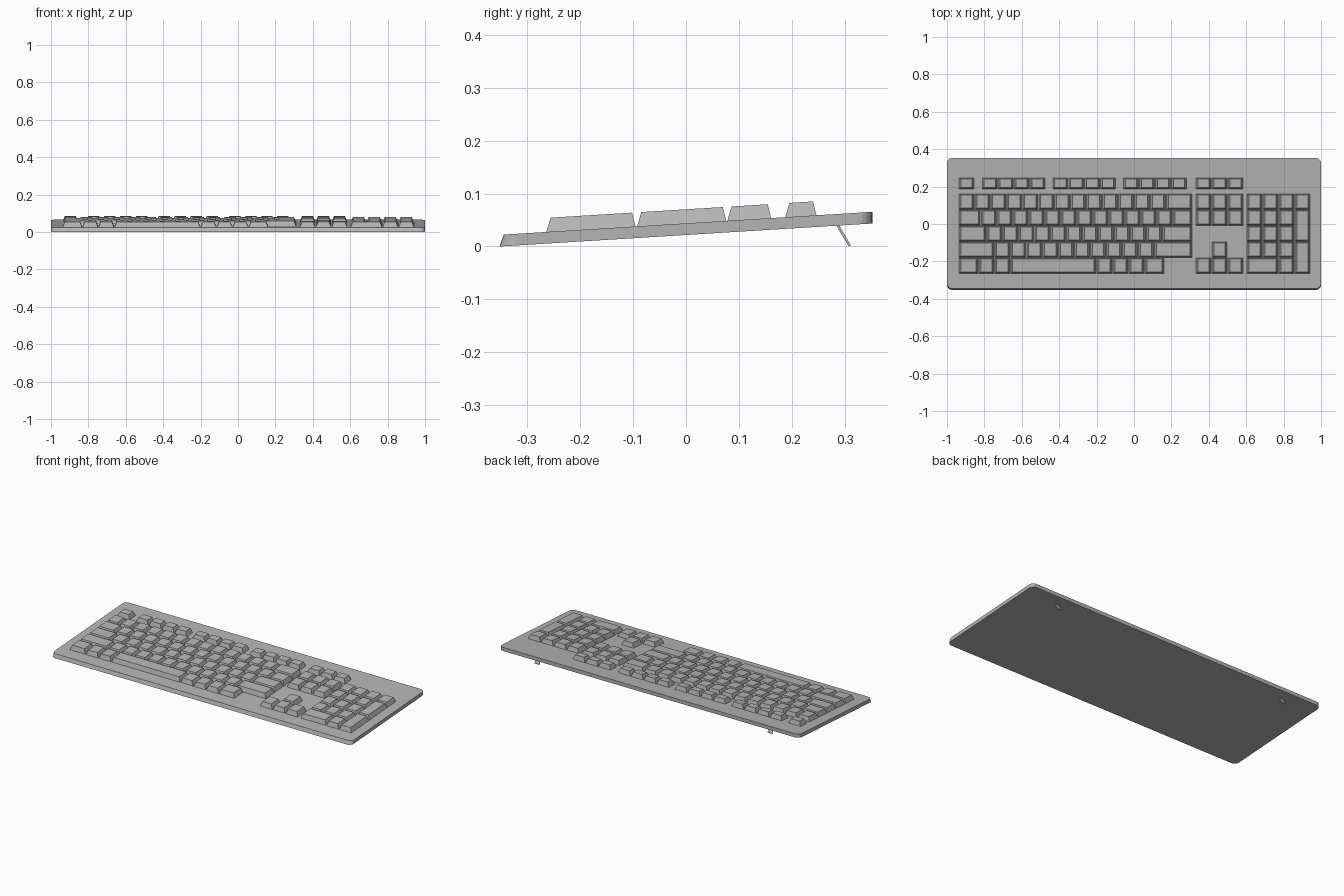
import bpy, bmesh, math

if "Cube" in bpy.data.objects:
    bpy.data.objects.remove(bpy.data.objects["Cube"])

U = 0.0854           # key pitch
GAP = 0.004          # gap between key bases
LEFT, NAV, PAD = -0.939, 0.329, 0.601
ROWS = [0.1195, 0.0345, -0.0510, -0.1370, -0.2225]   # row centres, back to front
F_ROW = 0.217
HALF_Y = 0.3525
SLOPE = 0.0435 / (2 * HALF_Y)

grey = bpy.data.materials.new("mid_grey")
grey.diffuse_color = (0.456, 0.456, 0.456, 1)
grey.use_nodes = True
grey.node_tree.nodes["Principled BSDF"].inputs["Base Color"].default_value = grey.diffuse_color


def bottom(y):
    return (y + HALF_Y) * SLOPE


def deck(y):
    return bottom(y) + 0.022


def loft(name, low, high):
    """Closed solid between two matching rings of points."""
    bm = bmesh.new()
    a = [bm.verts.new(p) for p in low]
    b = [bm.verts.new(p) for p in high]
    n = len(a)
    bm.faces.new(a[::-1])
    bm.faces.new(b)
    for i in range(n):
        bm.faces.new((a[i], a[(i + 1) % n], b[(i + 1) % n], b[i]))
    bmesh.ops.recalc_face_normals(bm, faces=bm.faces)
    me = bpy.data.meshes.new(name)
    bm.to_mesh(me)
    bm.free()
    me.materials.append(grey)
    ob = bpy.data.objects.new(name, me)
    bpy.context.collection.objects.link(ob)
    return ob


def rounded_rect(x0, x1, y0, y1, r, steps=5):
    pts = []
    corners = [(x1 - r, y1 - r), (x0 + r, y1 - r), (x0 + r, y0 + r), (x1 - r, y0 + r)]
    for q, (cx, cy) in enumerate(corners):
        for s in range(steps + 1):
            t = (q + s / steps) * math.pi / 2
            pts.append((cx + r * math.cos(t), cy + r * math.sin(t)))
    return pts


def rect(x0, x1, y0, y1, lift):
    return [(x, y, deck(y) + lift) for x, y in ((x0, y0), (x1, y0), (x1, y1), (x0, y1))]


def key(name, x, w, y0, y1):
    """Tapered keycap following the slope of the deck."""
    x0, x1 = x + GAP / 2, x + w - GAP / 2
    return loft(name, rect(x0, x1, y0, y1, -0.002),
                rect(x0 + 0.011, x1 - 0.011, y0 + 0.0085, y1 - 0.007, 0.0265))


def key_row(name, x, row, widths):
    for w in widths:
        yc = ROWS[row]
        key(name, x, w * U, yc - 0.042, yc + 0.042)
        x += w * U


def small_row(name, x, count):
    for i in range(count):
        key(name, x + i * U, U, F_ROW - 0.030, F_ROW + 0.030)


# Sloped case with rounded corners and a raked front edge
low = [(x, y, bottom(y)) for x, y in rounded_rect(-1, 1, -HALF_Y, HALF_Y, 0.028)]
high = [(x, y, deck(y)) for x, y in rounded_rect(-1, 1, -HALF_Y + 0.008, HALF_Y, 0.028)]
loft("case", low, high)

# Function row
small_row("escape_key", LEFT, 1)
for start in (-0.814, -0.437, -0.059):
    small_row("function_key", start, 4)
small_row("system_key", NAV, 3)

# Main typing block
key_row("number_row_key", LEFT, 0, [1] * 13 + [1.65])
key_row("upper_row_key", LEFT, 1, [1.4] + [1] * 12 + [1.25])
key_row("home_row_key", LEFT, 2, [1.75] + [1] * 11 + [1.9])
key_row("lower_row_key", LEFT, 3, [2.25] + [1] * 10 + [2.4])
key_row("bottom_row_key", LEFT, 4, [1.25, 1, 1, 5.4, 1, 1, 1, 1.25])

# Navigation block and arrows
key_row("navigation_key", NAV, 0, [1] * 3)
key_row("navigation_key", NAV, 1, [1] * 3)
key_row("arrow_key", NAV + U, 3, [1])
key_row("arrow_key", NAV, 4, [1] * 3)

# Number pad with two double-height keys
for row, widths in enumerate(([1] * 4, [1] * 3, [1] * 3, [1] * 3, [2, 1])):
    key_row("numpad_key", PAD, row, widths)
for back, front in ((1, 2), (3, 4)):
    key("tall_numpad_key", PAD + 3 * U, U, ROWS[front] - 0.042, ROWS[back] + 0.042)

# Fold-out feet
profile = [(0.283, 0.0410), (0.307, 0.001), (0.310, 0.0), (0.311, 0.003), (0.289, 0.0410)]
for side in (-1, 1):
    loft("fold_out_foot", [(side * 0.777 - 0.015, y, z) for y, z in profile],
         [(side * 0.777 + 0.015, y, z) for y, z in profile])
